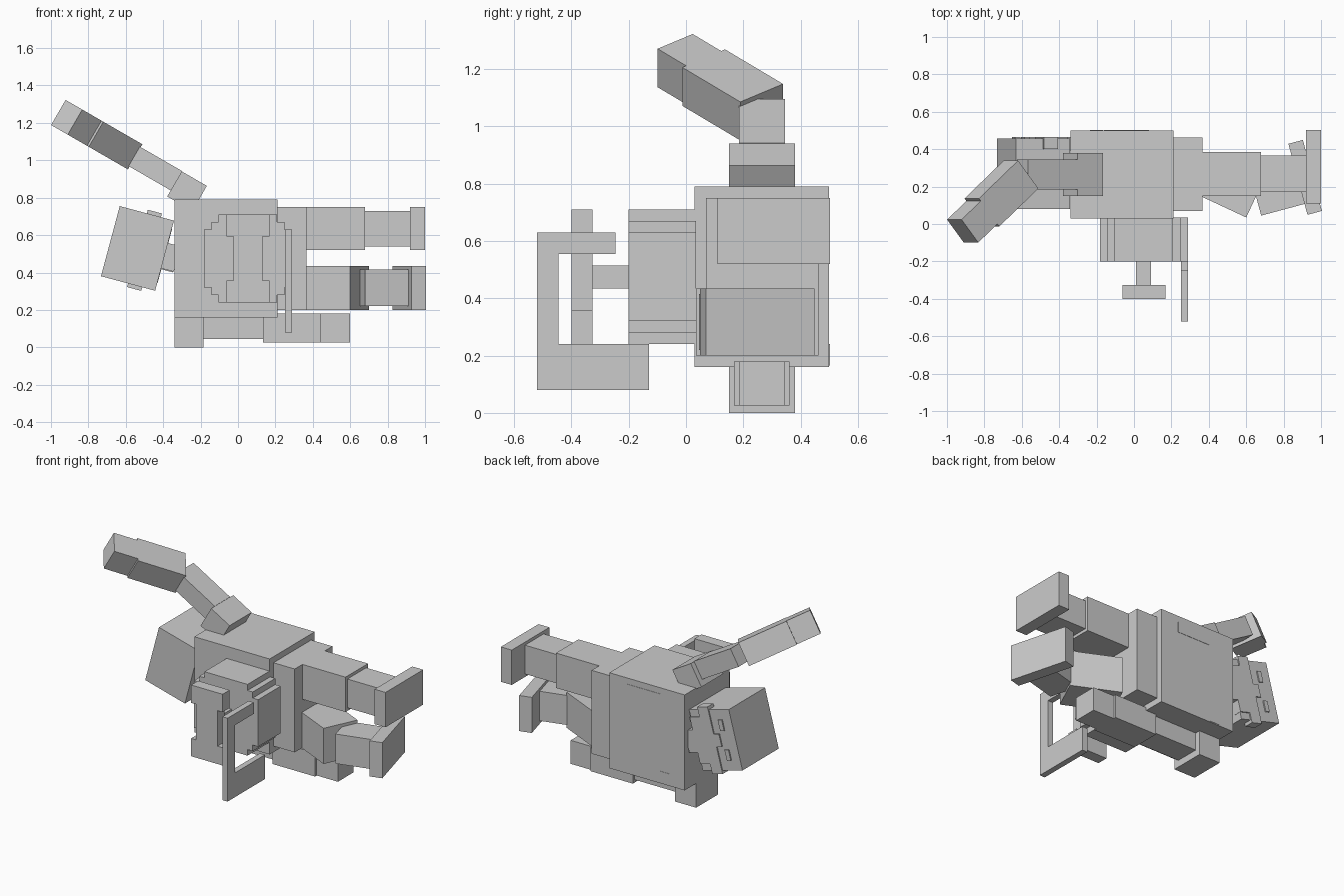
import bpy, bmesh
from math import radians
from mathutils import Matrix, Vector

if "Cube" in bpy.data.objects:
    bpy.data.objects.remove(bpy.data.objects["Cube"])


def finish(name, bm, matrix):
    bmesh.ops.recalc_face_normals(bm, faces=bm.faces)
    mesh = bpy.data.meshes.new(name)
    bm.to_mesh(mesh)
    bm.free()
    obj = bpy.data.objects.new(name, mesh)
    obj.matrix_world = matrix
    bpy.context.collection.objects.link(obj)
    return obj


def box(name, x, y, z, frame=Matrix()):
    """Box from (min, max) pairs, placed in an optional frame."""
    bm = bmesh.new()
    bmesh.ops.create_cube(bm, size=1)
    for v in bm.verts:
        v.co = [(a + b) / 2 + c * (b - a) for (a, b), c in zip((x, y, z), v.co)]
    return finish(name, bm, frame)


def prism(name, points, direction, frame=Matrix()):
    """Flat profile extruded along a direction."""
    bm = bmesh.new()
    face = bm.faces.new([bm.verts.new(p) for p in points])
    out = bmesh.ops.extrude_face_region(bm, geom=[face])
    verts = [v for v in out["geom"] if isinstance(v, bmesh.types.BMVert)]
    bmesh.ops.translate(bm, verts=verts, vec=direction)
    return finish(name, bm, frame)


def frame(origin, axis, degrees):
    return Matrix.Translation(origin) @ Matrix.Rotation(radians(degrees), 4, axis)


def mirrored(quarter):
    """Close a quarter outline running from the top to the right side."""
    right = quarter + [(a, -b) for a, b in reversed(quarter)]
    return right + [(-a, b) for a, b in reversed(right)]


# Body
box("torso", (-.34, .21), (.03, .50), (.16, .79))
box("pelvis", (.21, .365), (.07, .463), (.20, .75))
box("chest_pocket", (-.16, .08), (.49, .502), (.68, .75))
box("chest_badge", (-.235, -.165), (.49, .502), (.165, .24))

# Straight leg
box("straight_thigh", (.36, .68), (.15, .385), (.52, .75))
box("straight_shin", (.68, .92), (.17, .365), (.54, .73))
box("straight_foot", (.92, 1.0), (.11, .503), (.52, .75))

# Bent leg: frames sit at the knee end of the thigh and start of the shin
thigh = frame((.60, .035, 0), 'Z', -25)
shin = frame((.68, .045, 0), 'Z', 15)
box("bent_thigh", (-.32, 0), (0, .235), (.20, .435), thigh)
box("bent_shin", (0, .24), (0, .195), (.22, .415), shin)
box("bent_foot", (.24, .32), (-.06, .333), (.20, .435), shin)

# Lower arm, lying under the torso
box("low_shoulder", (-.34, -.185), (.15, .38), (0, .165))
box("low_upper_arm", (-.185, .135), (.185, .345), (.045, .165))
box("low_forearm", (.135, .445), (.167, .362), (.025, .18))
box("low_hand", (.445, .60), (.185, .345), (.025, .18))

# Raised arm: local +x runs outwards along the limb
shoulder = frame((-.2725, .265, .835), 'Y', -150)
box("raised_shoulder", (-.0775, .0775), (-.115, .115), (-.0775, .0775), shoulder)
box("raised_upper_arm", (.0775, .385), (-.08, .08), (-.08, .04), shoulder)
u, n = Vector((-.866, 0, .5)), Vector((.5, 0, .866))
d = u * .766 + Vector((0, -.643, 0))
rot = Matrix((d, n.cross(d), n)).transposed().to_4x4()
forearm = Matrix.Translation((-.916, -.038, 1.23)) @ rot
box("raised_forearm", (-.47, -.155), (-.0975, .0975), (-.0775, .0775), forearm)
box("raised_hand", (-.155, 0), (-.08, .08), (-.0775, .0775), forearm)

# Head, tilted, with face pieces on the +y side
head = frame((-.5375, .272, .529), 'Y', 15)
box("head", (-.15, .15), (-.193, .185), (-.194, .194), head)
box("neck", (.14, .22), (-.08, .08), (-.07, .07), head)
box("beard_wide", (.0, .078), (.13, .193), (-.214, .214), head)
box("beard_middle", (.07, .152), (.13, .193), (-.15, .15), head)
box("beard_tip", (.15, .215), (.12, .193), (-.075, .067), head)
box("nose", (-.04, .0), (.17, .193), (-.04, .04), head)
for side in (-1, 1):
    eye = sorted((side * .06, side * .13))
    box("eyebrow", (-.085, -.055), (.17, .193), eye, head)

# Stepped drum on the back
steps = [(.157, .235), (.157, .195), (.195, .195), (.195, .155), (.235, .155)]
drum = Matrix.Translation((.0525, 0, .475))
prism("drum", [(a, -.20, b) for a, b in mirrored(steps)], (0, .235, 0), drum)

# Winding key on the drum
waist = [(.115, .235), (.115, .1175), (.0775, .1175)]
prism("key_grip", [(a, -.40, b) for a, b in mirrored(waist)], (0, .073, 0), drum)
box("key_stem", (.012, .092), (-.33, -.19), (.435, .515))

# Thin hooked plate beside the drum
hook = [(-.52, .08), (-.13, .08), (-.13, .24), (-.445, .24),
        (-.445, .555), (-.247, .555), (-.247, .63), (-.52, .63)]
prism("hook_plate", [(.25, a, b) for a, b in hook], (.038, 0, 0))
